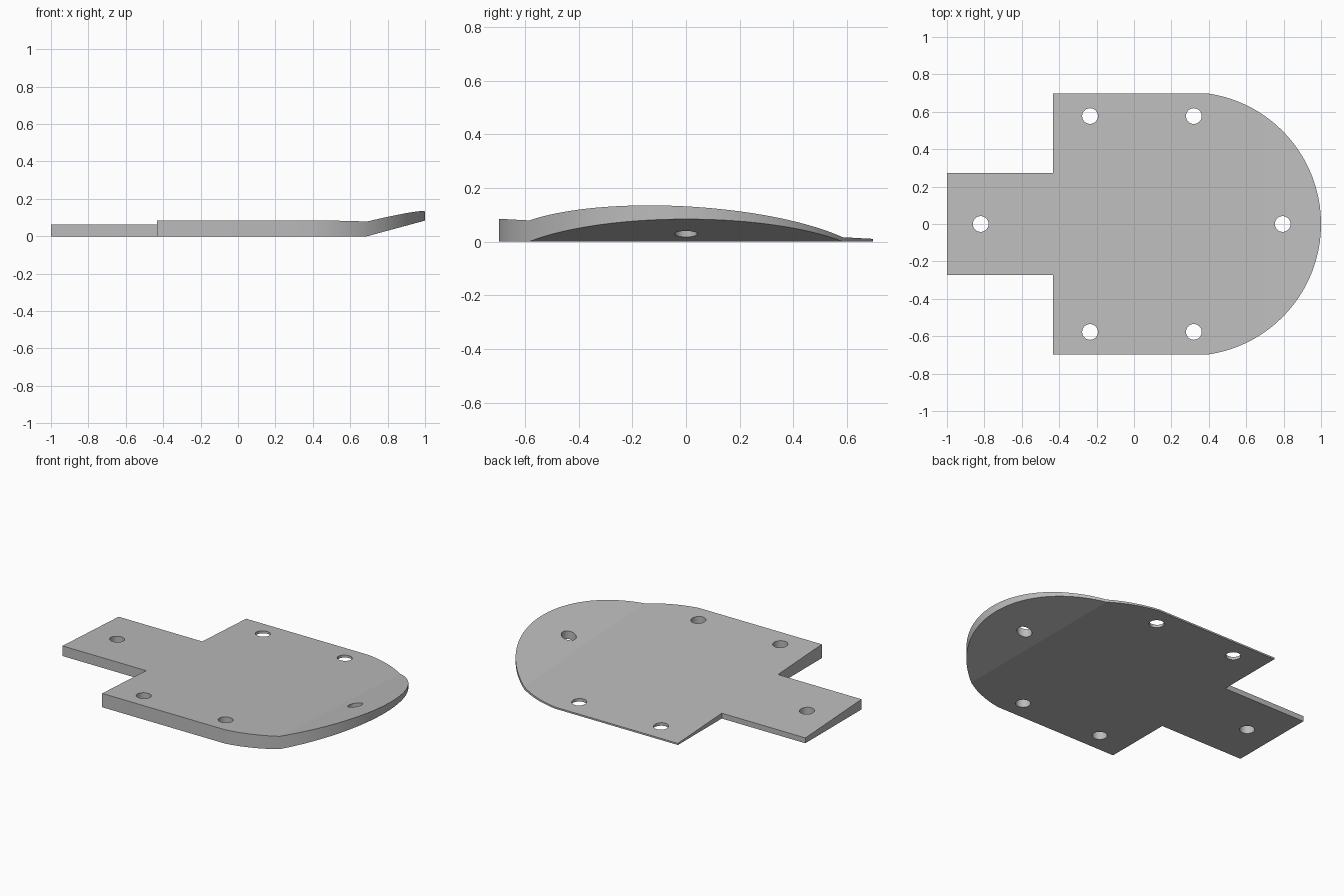
import bpy, bmesh, math
from mathutils import Vector, Matrix

cube = bpy.data.objects.get("Cube")
if cube:
    bpy.data.objects.remove(cube, do_unlink=True)

HALF_W, TAB_W, STEP_X, ARC_X = 0.697, 0.272, -0.433, 0.4
FOLD_X, FOLD_SLOPE = 0.69, 0.27
HOLE_R = 0.042

# Plain grey material
grey = bpy.data.materials.new("plain grey")
grey.use_nodes = True
colour = (0.5, 0.5, 0.5, 1)
grey.diffuse_color = colour
grey.node_tree.nodes["Principled BSDF"].inputs["Base Color"].default_value = colour


def make_object(name, bm):
    mesh = bpy.data.meshes.new(name)
    bm.to_mesh(mesh)
    bm.free()
    obj = bpy.data.objects.new(name, mesh)
    bpy.context.collection.objects.link(obj)
    mesh.materials.append(grey)
    return obj


# Outline: narrow tab, wide body and rounded nose
sagitta = 1 - ARC_X
radius = (HALF_W ** 2 + sagitta ** 2) / (2 * sagitta)
centre_x = 1 - radius
sweep = math.atan2(HALF_W, ARC_X - centre_x)
steps = 64
outline = [(STEP_X, HALF_W), (STEP_X, TAB_W), (-1, TAB_W),
           (-1, -TAB_W), (STEP_X, -TAB_W), (STEP_X, -HALF_W)]
for i in range(steps + 1):
    a = sweep * (2 * i / steps - 1)
    outline.append((centre_x + radius * math.cos(a), radius * math.sin(a)))

# Plate, wedge-shaped across its width and folded up at the nose
bm = bmesh.new()
base = bm.faces.new([bm.verts.new((x, y, 0)) for x, y in outline])
extruded = bmesh.ops.extrude_face_region(bm, geom=[base])
for v in extruded["geom"]:
    if isinstance(v, bmesh.types.BMVert):
        v.co.z = 0.0475 - 0.0536 * v.co.y
bmesh.ops.bisect_plane(bm, geom=bm.verts[:] + bm.edges[:] + bm.faces[:],
                       plane_co=Vector((FOLD_X, 0, 0)),
                       plane_no=Vector((1, 0, 0)))
for v in bm.verts:
    v.co.z += max(0, v.co.x - FOLD_X) * FOLD_SLOPE
bmesh.ops.recalc_face_normals(bm, faces=bm.faces[:])
plate = make_object("mounting_plate", bm)

# Cutter for the six screw holes
holes = [(-0.82, 0), (0.795, 0)]
holes += [(x, s * 0.577) for x in (-0.235, 0.32) for s in (-1, 1)]
bm = bmesh.new()
for x, y in holes:
    bmesh.ops.create_cone(bm, cap_ends=True, segments=48, radius1=HOLE_R,
                          radius2=HOLE_R, depth=1,
                          matrix=Matrix.Translation((x, y, 0)))
cutter = make_object("hole_cutter", bm)
cutter.hide_render = True

cut = plate.modifiers.new("screw holes", "BOOLEAN")
cut.operation = "DIFFERENCE"
cut.solver = "EXACT"
cut.object = cutter
bpy.ops.object.select_all(action="DESELECT")
plate.select_set(True)
bpy.context.view_layer.objects.active = plate
bpy.ops.object.modifier_apply(modifier=cut.name)
bpy.data.objects.remove(cutter, do_unlink=True)

# Smooth rim and hole walls, crisp fold and edges
bpy.ops.object.shade_smooth_by_angle(angle=math.radians(10))
